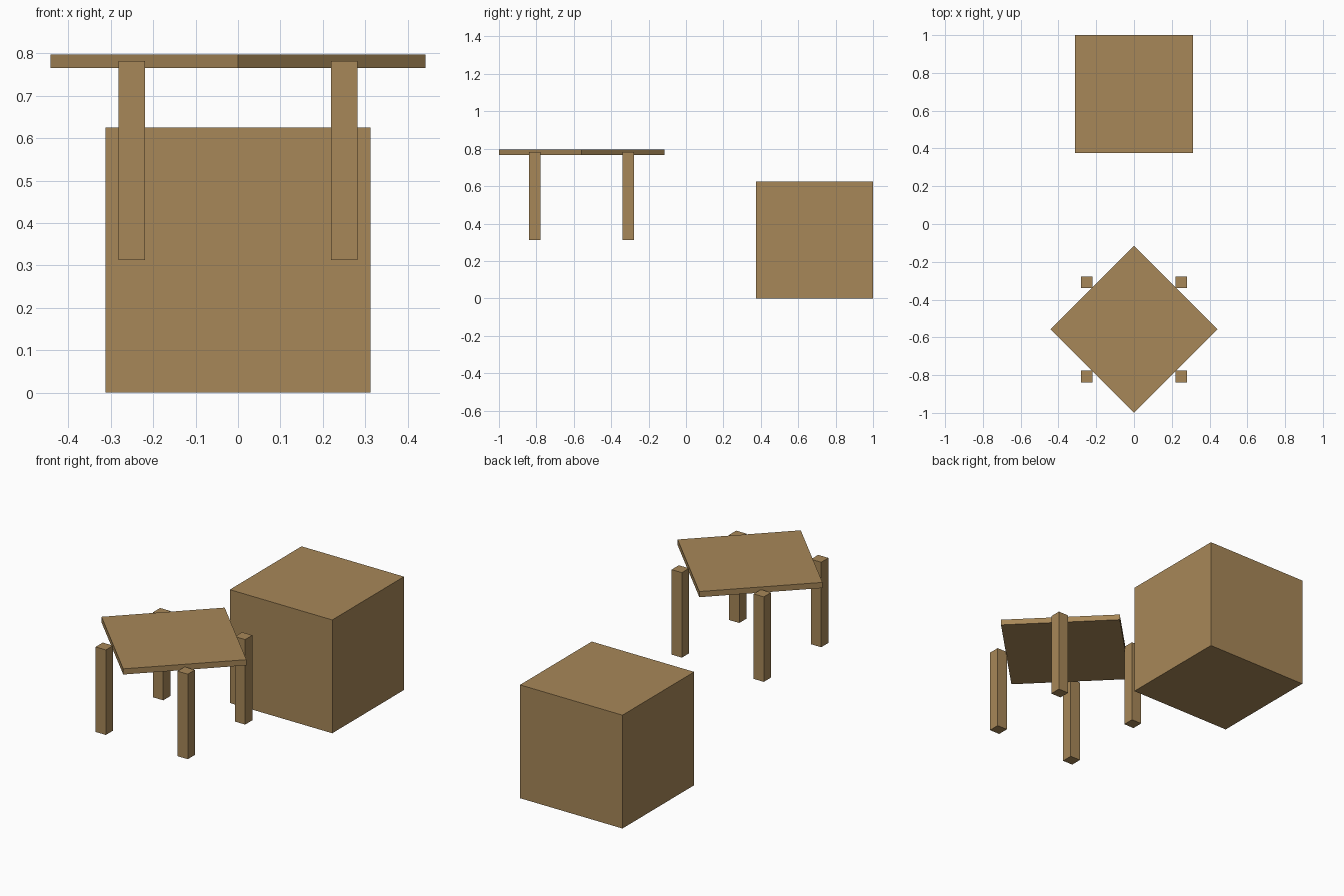
import bpy
import math

if "Cube" in bpy.data.objects:
    bpy.data.objects.remove(bpy.data.objects["Cube"])

wood = bpy.data.materials.new("wood")
wood.diffuse_color = (0.39, 0.245, 0.098, 1.0)
wood.use_nodes = True
wood.node_tree.nodes["Principled BSDF"].inputs["Base Color"].default_value = wood.diffuse_color


def box(name, centre, size, turn=0.0):
    bpy.ops.mesh.primitive_cube_add(size=1, location=centre, rotation=(0, 0, turn))
    obj = bpy.context.object
    obj.name = name
    obj.scale = size
    obj.data.materials.append(wood)
    return obj


SIDE = 0.625                              # edge of the crate and the table top
TABLE_Y = -1 + SIDE / math.sqrt(2)        # front corner of the top touches y = -1

# Large cube at the back
box("crate", (0, 1 - SIDE / 2, SIDE / 2), (SIDE, SIDE, SIDE))

# Table top, turned 45 degrees relative to its legs
box("table_top", (0, TABLE_Y, 0.78125), (SIDE, SIDE, 0.03125), math.radians(45))

# Four square legs, reaching the mid-height of the top
for y_name, sy in (("front", -1), ("back", 1)):
    for x_name, sx in (("left", -1), ("right", 1)):
        box(f"{y_name}_{x_name}_leg",
            (sx * 0.25, TABLE_Y + sy * 0.25, 0.546875),
            (0.0625, 0.0625, 0.46875))
